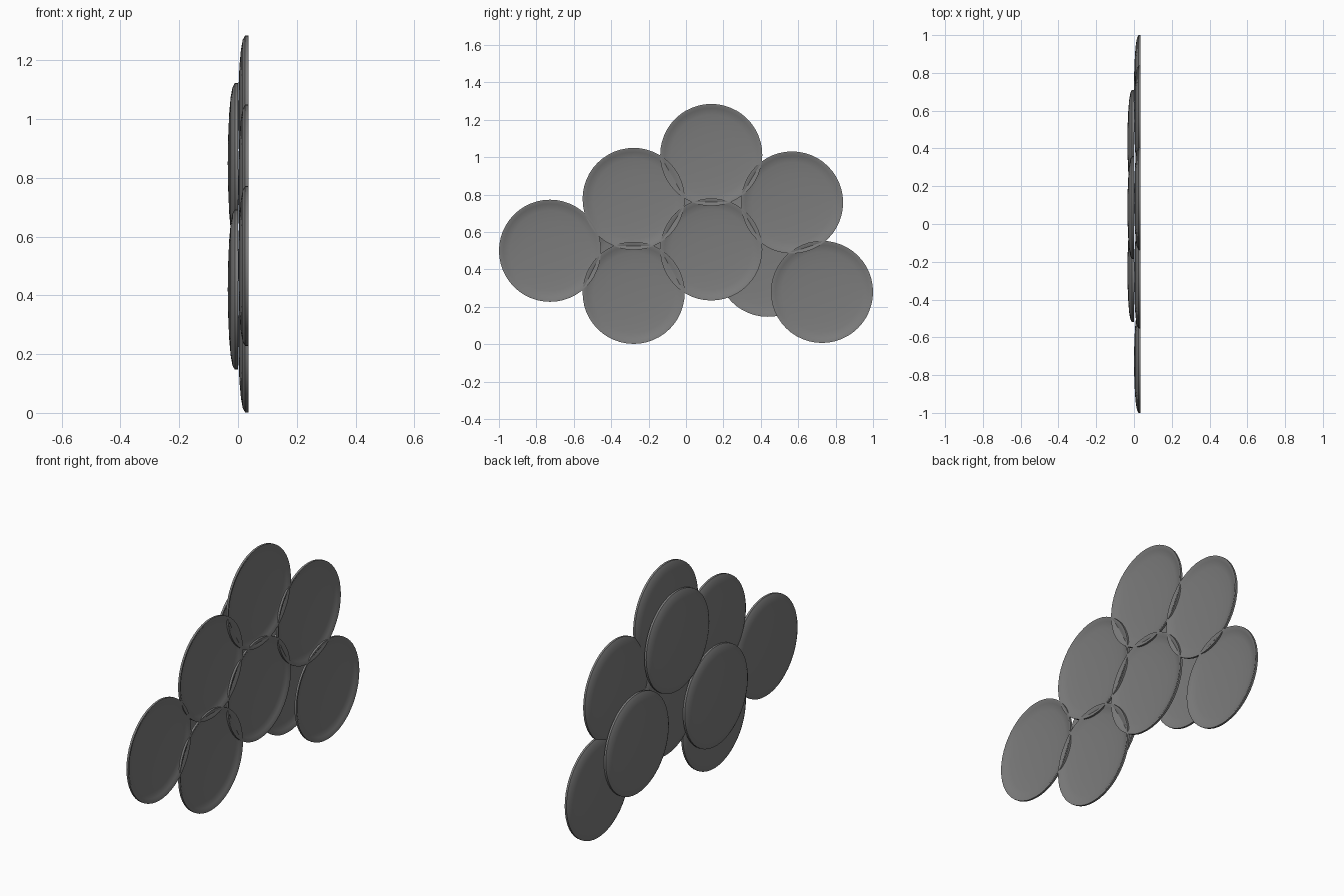
import bpy, bmesh, math

if "Cube" in bpy.data.objects:
    bpy.data.objects.remove(bpy.data.objects["Cube"])

# one dark neutral metal colour
metal = bpy.data.materials.new("grey metal")
metal.diffuse_color = (0.2, 0.2, 0.2, 1)
metal.use_nodes = True
metal.node_tree.nodes["Principled BSDF"].inputs["Base Color"].default_value = metal.diffuse_color

SIDES = 48
# closed dish profile (radius, x): domed outside, rim, shallow hollow inside
PROFILE = [(0.0, 0.0), (0.09, 0.0015), (0.17, 0.005), (0.225, 0.010),
           (0.258, 0.016), (0.273, 0.024), (0.273, 0.035), (0.264, 0.035),
           (0.250, 0.027), (0.215, 0.021), (0.15, 0.016), (0.08, 0.013), (0.0, 0.012)]


def dish_mesh():
    bm = bmesh.new()
    rings = []
    for r, x in PROFILE:
        if r == 0:
            rings.append([bm.verts.new((x, 0, 0))])
        else:
            rings.append([bm.verts.new((x, r * math.cos(a), r * math.sin(a)))
                          for a in (2 * math.pi * i / SIDES for i in range(SIDES))])
    for a, b in zip(rings, rings[1:]):
        for i in range(SIDES):
            j = (i + 1) % SIDES
            if len(a) == 1:
                bm.faces.new((a[0], b[i], b[j]))
            elif len(b) == 1:
                bm.faces.new((a[i], b[0], a[j]))
            else:
                bm.faces.new((a[i], b[i], b[j], a[j]))
    bmesh.ops.recalc_face_normals(bm, faces=bm.faces)
    mesh = bpy.data.meshes.new("wall_dish")
    bm.to_mesh(mesh)
    bm.free()
    mesh.materials.append(metal)
    return mesh


def add_dish(name, x, y, z):
    obj = bpy.data.objects.new(name, dish_mesh())
    obj.location = (x, y, z)
    bpy.context.collection.objects.link(obj)
    bpy.ops.object.select_all(action='DESELECT')
    obj.select_set(True)
    bpy.context.view_layer.objects.active = obj
    bpy.ops.object.shade_smooth_by_angle(angle=math.radians(35))


# layer of seven dishes on the +x side
for k, (y, z) in enumerate([(-0.727, 0.5), (-0.28, 0.777), (-0.28, 0.275), (0.135, 1.012),
                            (0.135, 0.507), (0.567, 0.758), (0.727, 0.28)]):
    add_dish(f"rear_dish_{k + 1}", 0.0, y, z)

# layer of three dishes on the -x side
for k, (y, z) in enumerate([(0.087, 0.85), (-0.247, 0.42), (0.437, 0.42)]):
    add_dish(f"raised_dish_{k + 1}", -0.035, y, z)
